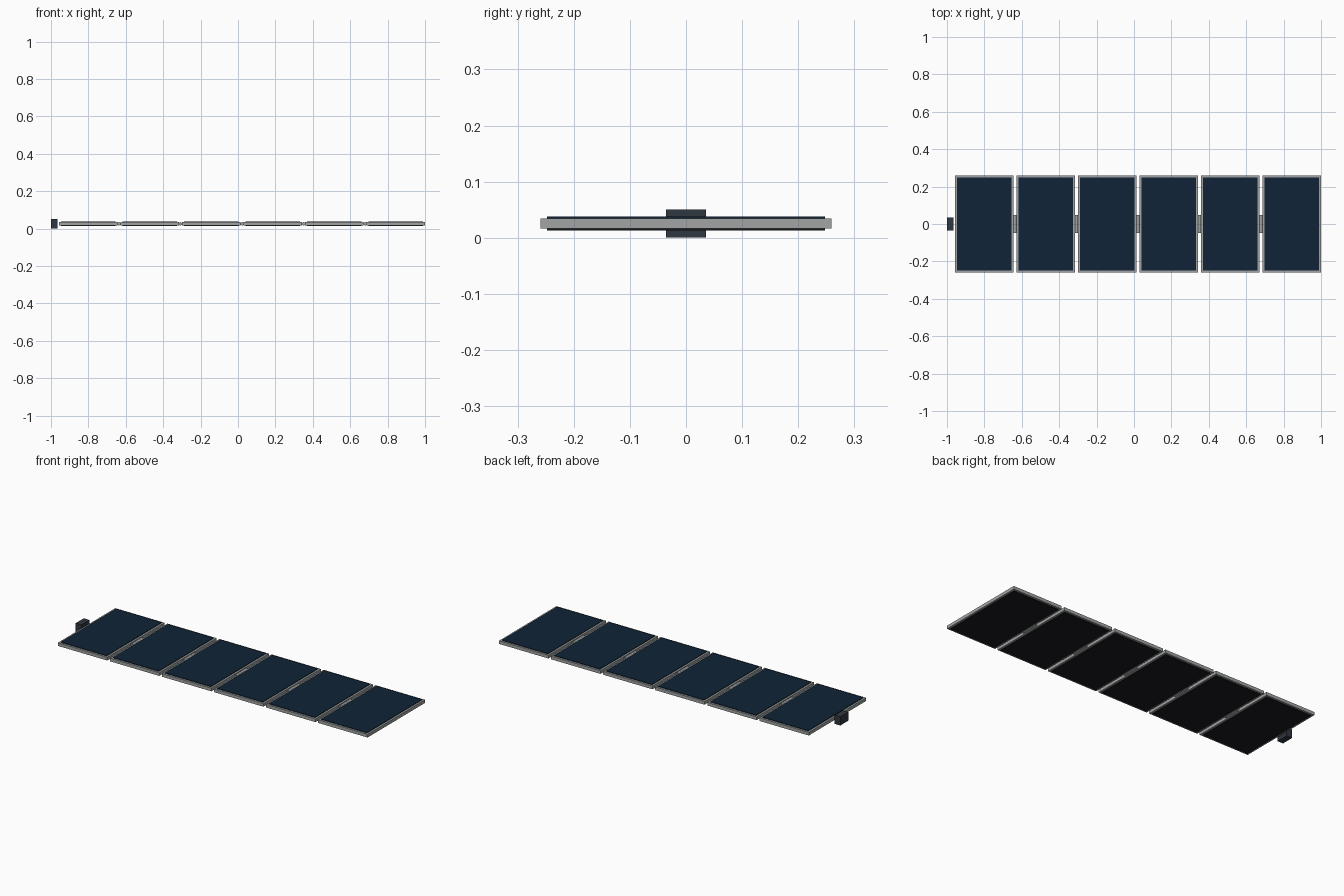
import bpy

cube = bpy.data.objects.get("Cube")
if cube:
    bpy.data.objects.remove(cube, do_unlink=True)


def material(name, rgb):
    m = bpy.data.materials.new(name)
    m.use_nodes = True
    m.diffuse_color = (*rgb, 1)
    m.node_tree.nodes["Principled BSDF"].inputs["Base Color"].default_value = (*rgb, 1)
    return m


CELL = material("dark blue cells", (0.005, 0.017, 0.038))
BACK = material("black backing", (0.010, 0.011, 0.015))
FRAME = material("grey metal", (0.36, 0.37, 0.37))
MOUNT = material("charcoal", (0.03, 0.038, 0.05))


def box(name, x, z0, z1, width, depth, mat):
    bpy.ops.mesh.primitive_cube_add(size=1, location=(x, 0, (z0 + z1) / 2))
    ob = bpy.context.object
    ob.name = name
    ob.scale = (width, depth, z1 - z0)
    ob.data.materials.append(mat)
    return ob


COUNT, PITCH, WIDTH, DEPTH = 6, 0.329, 0.312, 0.518
BORDER = 0.011
MID = 0.0255

# Six framed panels, joined by hinge barrels
for i in range(COUNT):
    x = 1 - WIDTH / 2 - PITCH * (COUNT - 1 - i)
    n = i + 1
    box(f"panel_frame_{n}", x, MID - 0.009, MID + 0.009, WIDTH, DEPTH, FRAME)
    inner = (WIDTH - 2 * BORDER, DEPTH - 2 * BORDER)
    box(f"solar_cells_{n}", x, MID, MID + 0.0125, *inner, CELL)
    box(f"panel_back_{n}", x, MID - 0.0125, MID, *inner, BACK)
    if n < COUNT:
        bpy.ops.mesh.primitive_cylinder_add(
            vertices=16, radius=0.0088, depth=0.095,
            location=(x + PITCH / 2, 0, MID), rotation=(1.5708, 0, 0))
        hinge = bpy.context.object
        hinge.name = f"hinge_{n}"
        hinge.data.materials.append(FRAME)
        bpy.ops.object.shade_smooth_by_angle()

# Mounting block at the root end
box("root_mount", -0.982, 0.0, 0.05, 0.036, 0.072, MOUNT)
